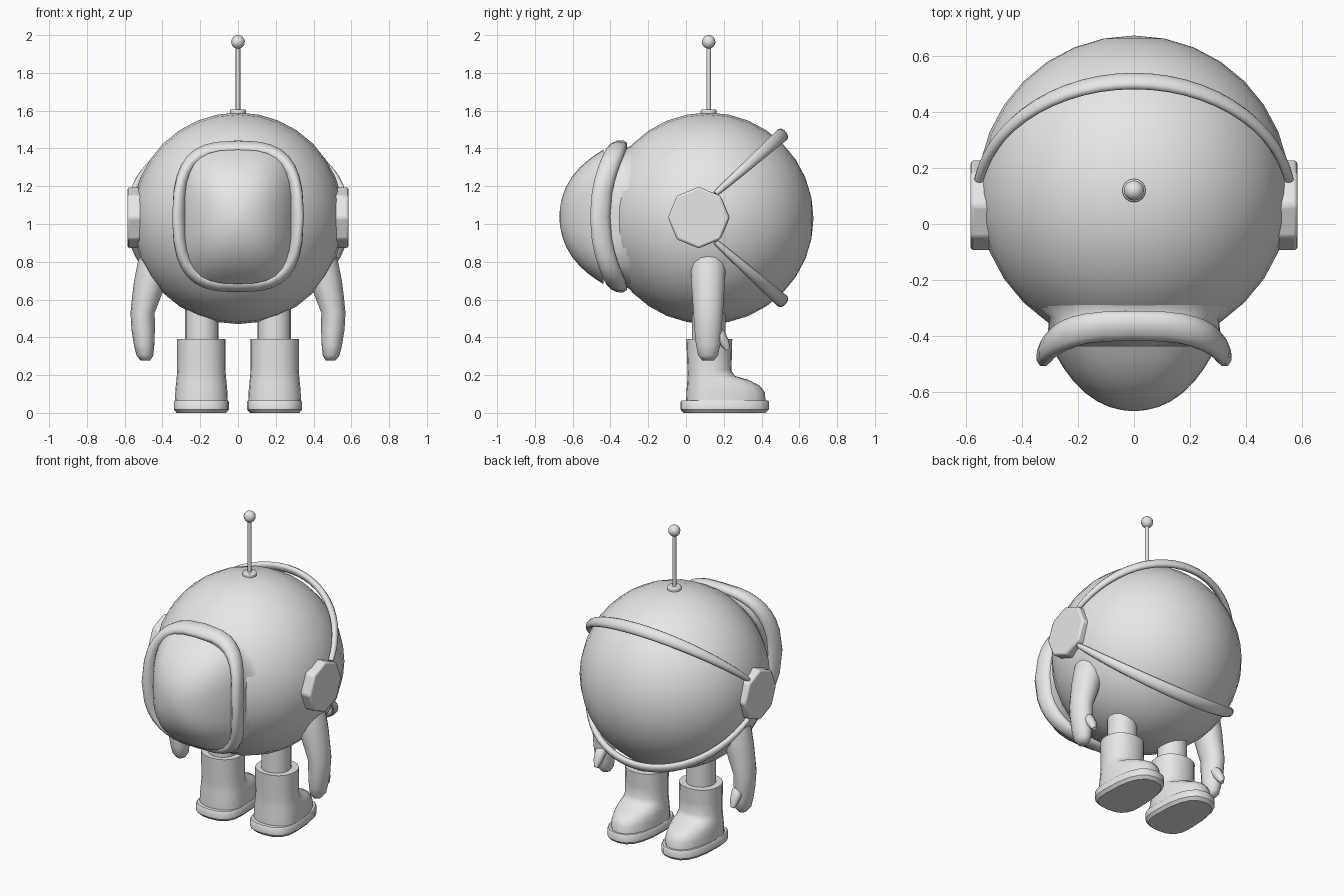
import bpy, bmesh, math
from mathutils import Vector

if "Cube" in bpy.data.objects:
    bpy.data.objects.remove(bpy.data.objects["Cube"])

grey = bpy.data.materials.new("light_grey")
grey.diffuse_color = (0.8, 0.8, 0.8, 1)
grey.use_nodes = True
grey.node_tree.nodes["Principled BSDF"].inputs["Base Color"].default_value = grey.diffuse_color
CY, CZ, R = 0.115, 1.03, 0.56      # centre and radius of the round body


def finish(ob, name, mirror=False, angle=40):
    ob.name = name
    ob.data.materials.clear()
    ob.data.materials.append(grey)
    bpy.ops.object.select_all(action='DESELECT')
    ob.select_set(True)
    bpy.context.view_layer.objects.active = ob
    bpy.ops.object.transform_apply(location=True, rotation=True, scale=True)
    bpy.ops.object.shade_smooth_by_angle(angle=math.radians(angle))
    if mirror:
        ob.modifiers.new("mirror", 'MIRROR')
    return ob


def loft(name, rings, closed=False, **kw):
    """Skin a list of equal point loops; cap the ends unless closed."""
    bm = bmesh.new()
    loops = [[bm.verts.new(p) for p in ring] for ring in rings]
    n = len(loops[0])
    pairs = list(zip(loops, loops[1:]))
    if closed:
        pairs.append((loops[-1], loops[0]))
    else:
        bm.faces.new(loops[0])
        bm.faces.new(loops[-1])
    for a, b in pairs:
        for i in range(n):
            j = (i + 1) % n
            bm.faces.new((a[i], a[j], b[j], b[i]))
    bmesh.ops.recalc_face_normals(bm, faces=bm.faces)
    me = bpy.data.meshes.new(name)
    bm.to_mesh(me)
    bm.free()
    ob = bpy.data.objects.new(name, me)
    bpy.context.collection.objects.link(ob)
    return finish(ob, name, **kw)


def turn(n, start=0.0):
    return [start + 2 * math.pi * i / n for i in range(n)]


def spow(v, e):
    return math.copysign(abs(v) ** e, v)


def squircle(a, hx, hz, n):
    """Point of a rounded rectangle at angle a."""
    return hx * spow(math.cos(a), 2 / n), hz * spow(math.sin(a), 2 / n)


def cylinder(name, r, depth, loc, sides, rot=(0, 0, 0), bevel=0, **kw):
    bpy.ops.mesh.primitive_cylinder_add(vertices=sides, radius=r, depth=depth,
                                        location=loc, rotation=rot)
    ob = finish(bpy.context.object, name, **kw)
    if bevel:
        m = ob.modifiers.new("bevel", 'BEVEL')
        m.width, m.segments = bevel, 2
    return ob


def sphere(name, r, loc, seg, rot=(0, 0, 0)):
    bpy.ops.mesh.primitive_uv_sphere_add(segments=seg, ring_count=seg // 2, radius=r,
                                         location=loc, rotation=rot)
    return finish(bpy.context.object, name)


# Round body
sphere("body", R, (0, CY, CZ), 32, (math.pi / 2, 0, 0))

# Bowed rim around the dome
ANG = turn(32)


def rim_point(a):
    x, z = squircle(a, 0.312, 0.365, 3.0)
    t = min(1, abs(z) / 0.365)
    return Vector((x, -0.455 + 0.09 * t ** 2, CZ + 0.01 + z))


rim = []
for a in ANG:
    c = rim_point(a)
    out = Vector((c.x, 0, c.z - CZ - 0.01)).normalized()
    side = Vector((0, 1, 0)) + out * 0.25 * (abs(out.z) - abs(out.x))
    rim.append([c + out * 0.036 * math.cos(b) + side * 0.056 * math.sin(b) for b in turn(10)])
loft("dome_rim", rim, closed=True, angle=60)

# Flared collar joining the body and the rim
collar = []
for y, r in ((-0.24, 0.42), (-0.285, 0.385)):
    collar.append([(r * math.cos(a), y, CZ + r * math.sin(a)) for a in ANG])
collar.append([(x, -0.335, CZ + 0.01 + z) for x, z in (squircle(a, 0.305, 0.36, 2.7) for a in ANG)])
collar.append([rim_point(a) for a in ANG])
loft("collar", collar, angle=60)

# Bulging dome inside the rim
dome = []
for s in (1.04, 0.97, 0.88, 0.76, 0.62, 0.46, 0.3, 0.15, 0.04):
    y = -0.67 + 0.15 * s ** 2 + 0.06 * s ** 4
    n = 2 + 0.9 * min(s, 1)
    dome.append([(x, y, CZ + 0.008 + z) for x, z in
                 (squircle(a, 0.285 * s, 0.342 * s, n) for a in ANG)])
loft("dome", dome, angle=60)

# Octagonal ear caps
cylinder("ear_caps", 0.163, 0.09, (0.54, 0.067, 1.034), 8, (0, math.pi / 2, 0),
         bevel=0.012, mirror=True, angle=30)

# Upper and lower bands sweeping behind the body from ear to ear
for name, sgn in (("upper_band", 1), ("lower_band", -1)):
    pts = []
    for i in range(29):
        x = 0.556 * math.sin(math.pi * (i / 28 - 0.5))
        k = math.sqrt(1 - (x / 0.565) ** 2)
        pts.append(Vector((x, 0.08 + 0.432 * k, 1.0325 + sgn * (0.06 + 0.382 * k))))
    flat = Vector((0, -0.66, 0.75 * sgn))       # across the band
    rings = []
    for i, p in enumerate(pts):
        tan = (pts[min(i + 1, 28)] - pts[max(i - 1, 0)]).normalized()
        out = tan.cross(flat).normalized()
        grow = math.sin(math.pi * i / 28)
        rings.append([p + flat * (0.013 + 0.024 * grow) * math.cos(b)
                      + out * (0.016 + 0.006 * grow) * math.sin(b) for b in turn(10)])
    loft(name, rings, angle=60)

# Antenna
cylinder("antenna_base", 0.042, 0.03, (0, 0.12, 1.592), 16, bevel=0.008)
cylinder("antenna_rod", 0.012, 0.37, (0, 0.12, 1.765), 12)
sphere("antenna_ball", 0.036, (0, 0.12, 1.964), 16)

# Arms: z, centre x, half width, half depth
arm = [(0.90, 0.42, 0.08, 0.08), (0.80, 0.445, 0.085, 0.095), (0.70, 0.465, 0.085, 0.092),
       (0.62, 0.483, 0.077, 0.086), (0.53, 0.505, 0.064, 0.080), (0.44, 0.502, 0.062, 0.074),
       (0.36, 0.497, 0.054, 0.066), (0.305, 0.493, 0.045, 0.054), (0.278, 0.490, 0.026, 0.032)]
loft("arms", [[(x + w * math.cos(a), 0.117 + d * math.sin(a), z) for a in turn(14)]
              for z, x, w, d in arm], mirror=True, angle=60)

# Thumbs: y, z, radius
thumb = [(0.13, 0.47, 0.03), (0.175, 0.415, 0.036), (0.205, 0.37, 0.028), (0.222, 0.335, 0.013)]
loft("thumbs", [[(0.49 + r * math.cos(a), y + r * 0.8 * math.sin(a), z + r * 0.5 * math.sin(a))
                 for a in turn(8)] for y, z, r in thumb], mirror=True, angle=60)

# Legs
cylinder("legs", 0.089, 0.3, (0.192, 0.12, 0.50), 16, mirror=True)


def foot_ring(z, w, back, front, n=2.2):
    """Horizontal loop, longer towards the toe."""
    pts = []
    for a in turn(20):
        x, y = squircle(a, w, 1, n)
        pts.append((0.194 + x, 0.125 + y * (front if y > 0 else back), z))
    return pts


# Boots and soles
boot = [(0.39, 0.128, 0.123, 0.120), (0.30, 0.128, 0.120, 0.118), (0.225, 0.128, 0.117, 0.115),
        (0.195, 0.130, 0.117, 0.135), (0.175, 0.132, 0.118, 0.205), (0.145, 0.135, 0.120, 0.265),
        (0.11, 0.138, 0.123, 0.292), (0.05, 0.140, 0.125, 0.298)]
loft("boots", [foot_ring(*b) for b in boot], mirror=True, angle=50)
sole = [(0.066, 0.140, 0.148, 0.308), (0.058, 0.146, 0.154, 0.314),
        (0.018, 0.146, 0.154, 0.314), (0.0, 0.130, 0.138, 0.296)]
loft("soles", [foot_ring(*s, n=2.6) for s in sole], mirror=True, angle=40)
